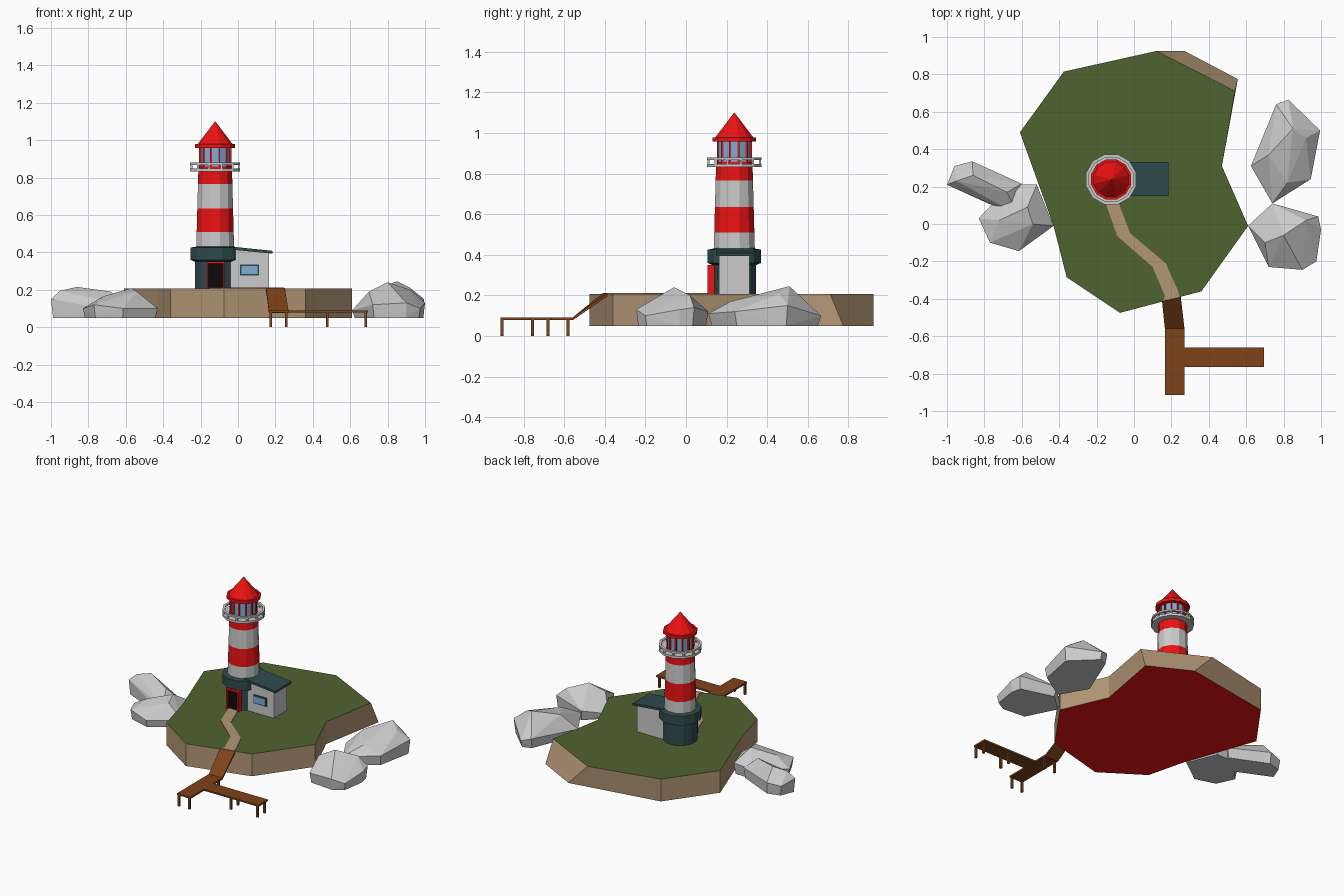
import bpy, bmesh
from math import sin, cos, pi
from mathutils import Vector

if "Cube" in bpy.data.objects:
    bpy.data.objects.remove(bpy.data.objects["Cube"])

COLOURS = {
    "red": (0.85, 0.006, 0.006), "grass": (0.08, 0.125, 0.03), "sand": (0.45, 0.31, 0.18),
    "wood": (0.21, 0.055, 0.01), "teal": (0.028, 0.07, 0.075), "glass": (0.2, 0.43, 0.68),
    "black": (0.004, 0.003, 0.003),
}
MATS = {}
for key, rgb in COLOURS.items():
    MATS[key] = bpy.data.materials.new(key)
    MATS[key].diffuse_color = (*rgb, 1)


def finish(name, bm, mat=None, fix=True):
    if fix:
        bmesh.ops.remove_doubles(bm, verts=bm.verts, dist=1e-5)
        bmesh.ops.recalc_face_normals(bm, faces=bm.faces)
    me = bpy.data.meshes.new(name)
    bm.to_mesh(me)
    bm.free()
    ob = bpy.data.objects.new(name, me)
    bpy.context.collection.objects.link(ob)
    if mat:
        me.materials.append(MATS[mat])
    return ob


def prism(name, top, bottom, mat=None):
    """Solid between two matching loops of 3D points."""
    bm = bmesh.new()
    t = [bm.verts.new(p) for p in top]
    b = [bm.verts.new(p) for p in bottom]
    bm.faces.new(t)
    bm.faces.new(b[::-1])
    n = len(t)
    for i in range(n):
        j = (i + 1) % n
        bm.faces.new((t[i], b[i], b[j], t[j]))
    return finish(name, bm, mat)


def box(name, x, y, z, mat=None):
    pts = [(x[0], y[0]), (x[1], y[0]), (x[1], y[1]), (x[0], y[1])]
    return prism(name, [(*p, z[1]) for p in pts], [(*p, z[0]) for p in pts], mat)


CX, CY, N = -0.122, 0.238, 12


def corner(i, apothem, z):
    a = 2 * pi * (i + 0.5) / N
    r = apothem / cos(pi / N)
    return Vector((CX + r * cos(a), CY + r * sin(a), z))


def lathe(name, profile, mat=None, ring=False):
    """Twelve-sided turned part; profile of (apothem, z)."""
    bm = bmesh.new()
    rows = profile + [profile[0]] if ring else [(0, profile[0][1])] + profile + [(0, profile[-1][1])]
    for (r0, z0), (r1, z1) in zip(rows, rows[1:]):
        for i in range(N):
            pts = [corner(i, r0, z0), corner(i + 1, r0, z0), corner(i + 1, r1, z1), corner(i, r1, z1)]
            if r0 == 0:
                pts.pop(0)
            elif r1 == 0:
                pts.pop()
            if r0 or r1:
                bm.faces.new([bm.verts.new(p) for p in pts])
    return finish(name, bm, mat)


# Island: sandy cliffs, grass top, red underside
top = [(-0.61, 0.49), (-0.375, 0.815), (0.12, 0.925), (0.54, 0.71), (0.47, 0.31),
       (0.61, -0.01), (0.36, -0.36), (-0.075, -0.475), (-0.36, -0.285), (-0.43, -0.01)]
bottom = list(top)
bottom[2], bottom[3] = (0.27, 0.925), (0.555, 0.775)
island = prism("island", [(*p, 0.207) for p in top], [(*p, 0.05) for p in bottom], "sand")
island.data.materials.append(MATS["grass"])
island.data.materials.append(MATS["red"])
for f in island.data.polygons:
    if len(f.vertices) > 4:
        f.material_index = 1 if f.normal.z > 0 else 2

# Footpath
left = [(-0.155, 0.12), (-0.09, -0.065), (0.1, -0.23), (0.155, -0.41)]
right = [(-0.085, 0.12), (-0.02, -0.05), (0.17, -0.21), (0.245, -0.39)]
loop = [(left[0]), (left[1]), (left[2]), (0.165, -0.385), (0.155, -0.412),
        (0.245, -0.392), (0.235, -0.355), right[2], right[1], right[0]]
prism("footpath", [(*p, 0.211) for p in loop], [(*p, 0.2) for p in loop], "sand")

# Jetty: ramp, deck and posts
rt = [(0.15, -0.413, 0.209), (0.25, -0.388, 0.209), (0.27, -0.56, 0.09), (0.165, -0.56, 0.09)]
prism("ramp", rt, [(x, y, z - 0.014) for x, y, z in rt], "wood")
deck = [(0.165, -0.56), (0.165, -0.915), (0.27, -0.915), (0.27, -0.765),
        (0.695, -0.765), (0.695, -0.66), (0.27, -0.66), (0.27, -0.56)]
prism("jetty_deck", [(*p, 0.09) for p in deck], [(*p, 0.078) for p in deck], "wood")
for x, y in [(0.175, -0.907), (0.257, -0.907), (0.175, -0.582), (0.257, -0.582),
             (0.477, -0.757), (0.477, -0.68), (0.684, -0.757), (0.684, -0.68)]:
    box("jetty_post", (x - 0.007, x + 0.007), (y - 0.007, y + 0.007), (0, 0.08), "wood")


# Rocks: convex boulders from an outline, a shrunken foot and a few peaks
def rock(name, outline, peaks, foot=0.94):
    c = sum((Vector(p) for p in outline), Vector((0, 0, 0))) / len(outline)
    pts = outline + peaks
    pts = pts + [(c.x + (x - c.x) * foot, c.y + (y - c.y) * foot, 0.05) for x, y, z in outline]
    bm = bmesh.new()
    for p in pts:
        bm.verts.new(p)
    res = bmesh.ops.convex_hull(bm, input=bm.verts)
    loose = [v for v in bm.verts if not v.link_faces]
    bmesh.ops.delete(bm, geom=loose, context='VERTS')
    finish(name, bm)


rock("rock_front_right",
     [(0.61, -0.01, 0.09), (0.74, 0.11, 0.12), (0.985, 0.04, 0.14), (1, -0.03, 0.13),
      (0.975, -0.2, 0.1), (0.9, -0.245, 0.13), (0.72, -0.23, 0.12)],
     [(0.8, -0.06, 0.24), (0.7, -0.1, 0.19), (0.92, 0.02, 0.2)])
rock("rock_back_right",
     [(0.625, 0.31, 0.1), (0.76, 0.64, 0.12), (0.825, 0.665, 0.1), (0.995, 0.5, 0.15),
      (0.945, 0.24, 0.12), (0.74, 0.11, 0.11)],
     [(0.85, 0.51, 0.245), (0.92, 0.46, 0.21), (0.72, 0.37, 0.2), (0.82, 0.22, 0.17)])
rock("rock_far_left",
     [(-1, 0.21, 0.15), (-0.96, 0.31, 0.12), (-0.865, 0.335, 0.13), (-0.6, 0.215, 0.12),
      (-0.62, 0.05, 0.12), (-0.78, 0.11, 0.11)],
     [(-0.86, 0.26, 0.215), (-0.95, 0.23, 0.195), (-0.68, 0.17, 0.19)])
rock("rock_near_left",
     [(-0.66, 0.21, 0.12), (-0.52, 0.21, 0.13), (-0.43, -0.01, 0.1), (-0.615, -0.145, 0.1),
      (-0.77, -0.1, 0.12), (-0.83, 0.03, 0.1)],
     [(-0.57, 0.09, 0.208), (-0.54, 0.0, 0.19), (-0.72, 0.02, 0.165)])

# Tower: base, collar and tapering bands
lathe("tower_base", [(0.108, 0.2), (0.108, 0.36)], "teal")
lathe("base_collar", [(0.11, 0.35), (0.132, 0.36), (0.132, 0.425), (0.105, 0.43)], "teal")
levels = [0.43, 0.51, 0.635, 0.765, 0.835]
for i, (z0, z1) in enumerate(zip(levels, levels[1:])):
    r0, r1 = (0.101 - 0.027 * (z - 0.43) for z in (z0, z1))
    lathe("tower_band", [(r0, z0), (r1, z1)], "red" if i % 2 else None)

# Gallery and railing
lathe("gallery_floor", [(0.134, 0.832), (0.134, 0.848)])
lathe("gallery_rail", [(0.134, 0.867), (0.134, 0.879), (0.118, 0.879), (0.118, 0.867)], ring=True)
for i in range(N):
    p = corner(i, 0.126, 0)
    box("rail_post", (p.x - 0.005, p.x + 0.005), (p.y - 0.005, p.y + 0.005), (0.845, 0.87))

# Lantern room and roof
lathe("lantern_glass", [(0.08, 0.845), (0.08, 0.96)], "glass")
lathe("lantern_sill", [(0.086, 0.846), (0.086, 0.858)], "red")
for i in range(N):
    p = corner(i, 0.081, 0)
    box("lantern_bar", (p.x - 0.005, p.x + 0.005), (p.y - 0.005, p.y + 0.005), (0.845, 0.96), "red")
lathe("roof_brim", [(0.107, 0.957), (0.107, 0.978)], "red")
lathe("roof_cone", [(0.096, 0.975), (0.001, 1.1)], "red")

# Door
box("door_opening", (-0.16, -0.08), (0.12, 0.14), (0.207, 0.34), "black")
for x in (-0.167, -0.081):
    box("door_jamb", (x, x + 0.01), (0.106, 0.14), (0.207, 0.35), "red")
box("door_lintel", (-0.167, -0.071), (0.106, 0.14), (0.34, 0.35), "red")

# Shed with sloping roof and window
sec = [(-0.09, 0.2), (0.165, 0.2), (0.165, 0.395), (-0.09, 0.42)]
prism("shed", [(x, 0.163, z) for x, z in sec], [(x, 0.313, z) for x, z in sec])
sec = [(-0.06, 0.417), (0.185, 0.393), (0.185, 0.408), (-0.06, 0.433)]
prism("shed_roof", [(x, 0.15, z) for x, z in sec], [(x, 0.332, z) for x, z in sec], "teal")
box("window_frame", (0.01, 0.113), (0.156, 0.17), (0.275, 0.335), "teal")
box("window_pane", (0.018, 0.105), (0.153, 0.165), (0.283, 0.327), "glass")

for m in bpy.data.materials:
    if m.users and not m.is_grease_pencil:
        m.use_nodes = True
        m.node_tree.nodes["Principled BSDF"].inputs["Base Color"].default_value = m.diffuse_color
